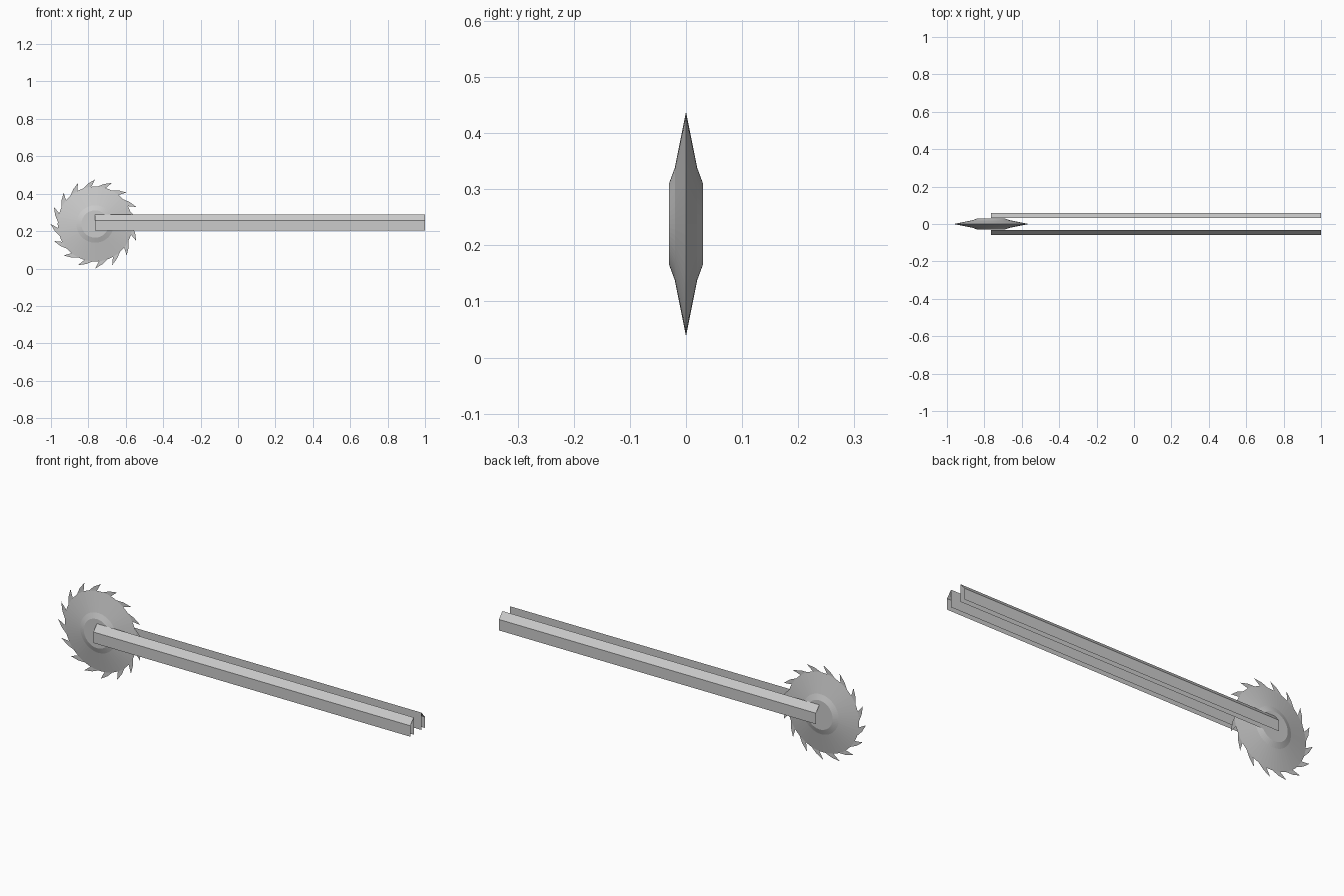
import bpy
import bmesh
from math import cos, sin, pi, radians

cube = bpy.data.objects.get("Cube")
if cube:
    bpy.data.objects.remove(cube, do_unlink=True)

steel = bpy.data.materials.new("grey steel")
steel.use_nodes = True
GREY = (0.6, 0.6, 0.6, 1)
steel.diffuse_color = GREY
steel.node_tree.nodes["Principled BSDF"].inputs["Base Color"].default_value = GREY

CX, CZ = -0.764, 0.238      # blade centre
TIP, RIM = 0.238, 0.2       # blade radii
SEGMENTS, TEETH = 64, 16


def finish(bm, name):
    mesh = bpy.data.meshes.new(name)
    bm.to_mesh(mesh)
    bm.free()
    mesh.materials.append(steel)
    obj = bpy.data.objects.new(name, mesh)
    bpy.context.collection.objects.link(obj)
    return obj


def polar(bm, radius, angle, y=0):
    return bm.verts.new((CX + radius * cos(angle), y, CZ + radius * sin(angle)))


# Blade body: lens-shaped disc with a raised flat hub on each side
bm = bmesh.new()
profile = [(0.073, -0.03), (0.1, -0.02), (RIM, 0), (0.1, 0.02), (0.073, 0.03)]
rings = [[polar(bm, r, 2 * pi * i / SEGMENTS, y) for i in range(SEGMENTS)]
         for r, y in profile]
for a, b in zip(rings, rings[1:]):
    for i in range(SEGMENTS):
        j = (i + 1) % SEGMENTS
        bm.faces.new((a[i], a[j], b[j], b[i]))
bm.faces.new(rings[0])
bm.faces.new(rings[-1])
bmesh.ops.recalc_face_normals(bm, faces=bm.faces)
finish(bm, "saw_blade")

# Hooked teeth: paper-thin, swept clockwise as seen from the front
bm = bmesh.new()
tooth = [(TIP, 0), (RIM, 6), (0.19, 12), (RIM, 19), (0.219, 10)]
for k in range(TEETH):
    start = 2 * pi * k / TEETH
    bm.faces.new([polar(bm, r, start + radians(deg)) for r, deg in tooth])
finish(bm, "blade_teeth")

# Arm rails: open-ended folded channels, mirrored either side of the blade
section = [(0.058, 0.202), (0.058, 0.257), (0.031, 0.289), (0.031, 0.202)]
for side, name in ((-1, "front_rail"), (1, "back_rail")):
    bm = bmesh.new()
    near, far = [[bm.verts.new((x, side * y, z)) for y, z in section]
                 for x in (-0.764, 1.0)]
    for i in range(len(section) - 1):
        quad = [near[i], near[i + 1], far[i + 1], far[i]]
        bm.faces.new(quad if side < 0 else quad[::-1])
    bmesh.ops.recalc_face_normals(bm, faces=bm.faces)
    # Outer wall must face away from the blade
    bm.faces.ensure_lookup_table()
    if bm.faces[0].normal.y * side < 0:
        bmesh.ops.reverse_faces(bm, faces=bm.faces)
    finish(bm, name)
